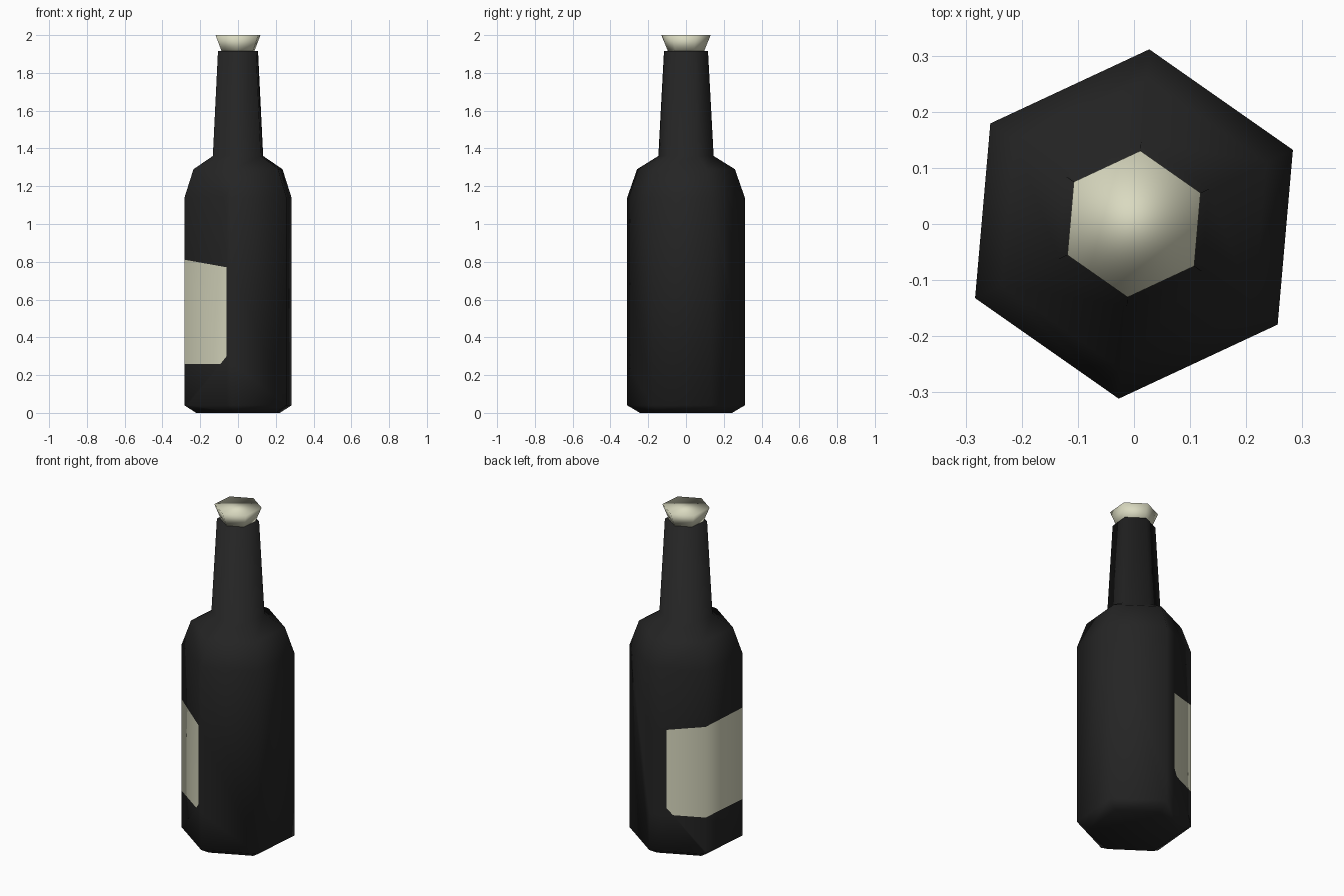
import bpy, bmesh, math
from mathutils import Vector

if "Cube" in bpy.data.objects:
    bpy.data.objects.remove(bpy.data.objects["Cube"])


def make_material(name, rgb):
    m = bpy.data.materials.new(name)
    m.diffuse_color = (*rgb, 1)
    m.use_nodes = True
    m.node_tree.nodes["Principled BSDF"].inputs["Base Color"].default_value = m.diffuse_color
    return m


black = make_material("black glass", (0.018, 0.018, 0.018))
cream = make_material("cream", (0.70, 0.70, 0.53))
TURN = math.radians(25)


def loft(profile):
    """Six-sided closed solid from (radius, height) pairs."""
    bm = bmesh.new()
    rings = [[bm.verts.new((r * math.cos(TURN + i * math.pi / 3),
                            r * math.sin(TURN + i * math.pi / 3), z))
              for i in range(6)] for r, z in profile]
    for a, b in zip(rings, rings[1:]):
        for i in range(6):
            j = (i + 1) % 6
            bm.faces.new((a[i], a[j], b[j], b[i]))
    bm.faces.new(rings[0][::-1])
    bm.faces.new(rings[-1])
    return bm


def finish(bm, name, mats):
    for f in bm.faces:
        f.smooth = True
    me = bpy.data.meshes.new(name)
    bm.to_mesh(me)
    bm.free()
    for m in mats:
        me.materials.append(m)
    ob = bpy.data.objects.new(name, me)
    bpy.context.collection.objects.link(ob)


def on_wall(f):
    return all(0.03 < v.co.z < 1.15 for v in f.verts)


# bottle: base bevel, straight wall, shoulder, tapering neck
bm = loft([(0.245, 0), (0.3125, 0.04), (0.3125, 1.14), (0.26, 1.29),
           (0.147, 1.36), (0.117, 1.915)])

# label outline: side, bottom, sloping top and trimmed lower corner
cuts = [(Vector((-0.06, 0, 0)), Vector((1, 0, 0))),
        (Vector((0, 0, 0.26)), Vector((0, 0, -1))),
        (Vector((0, 0, 0.76)), Vector((0.18, 0, 1))),
        (Vector((-0.06, 0, 0.30)), Vector((1, 0, -0.8)))]
for co, no in cuts:
    # only faces still inside the label region get cut further
    faces = [f for f in bm.faces if on_wall(f) and
             min(v.co.x for v in f.verts) < -0.05]
    geom = faces + list({e for f in faces for e in f.edges}) + \
        list({v for f in faces for v in f.verts})
    bmesh.ops.bisect_plane(bm, geom=geom, plane_co=co, plane_no=no, dist=1e-5)
for f in bm.faces:
    c = f.calc_center_median()
    if on_wall(f) and all((c - co).dot(no) < 0 for co, no in cuts):
        f.material_index = 1
finish(bm, "bottle", [black, cream])

# flared stopper
finish(loft([(0.095, 1.912), (0.131, 2.0)]), "stopper", [cream])
